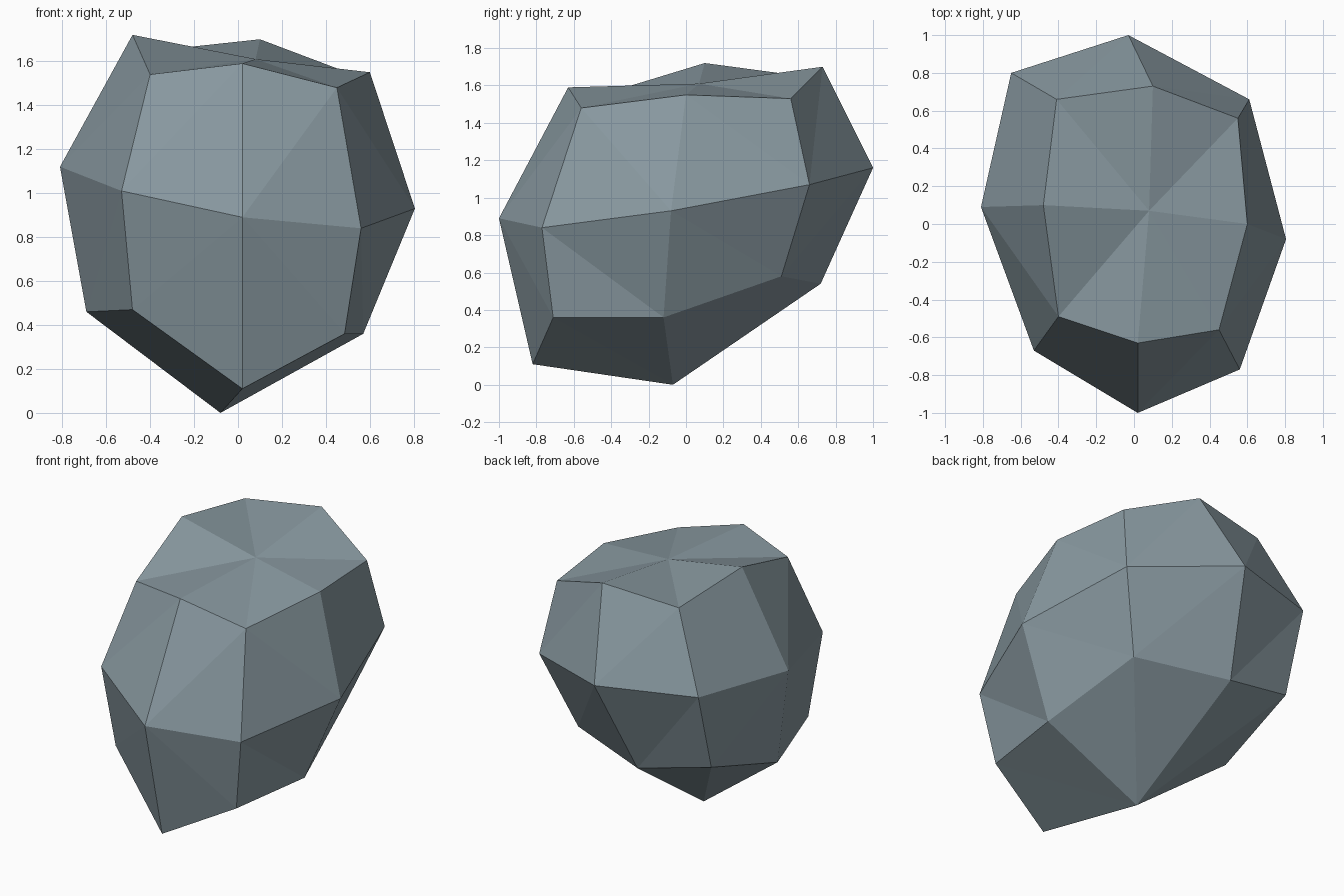
import bpy, bmesh

if "Cube" in bpy.data.objects:
    bpy.data.objects.remove(bpy.data.objects["Cube"])

# Rock: irregular 8-sided ball, rings listed counter-clockwise from east
rings = [
    # lower ring
    [(.57, -.12, .36), (.43, .51, .58), (-.15, .72, .54), (-.64, .65, .65),
     (-.69, .03, .46), (-.48, -.59, .47), (.02, -.82, .11), (.485, -.71, .36)],
    # widest ring
    [(.805, -.08, .93), (.61, .66, 1.07), (-.03, 1.0, 1.16), (-.65, .80, 1.17),
     (-.81, .09, 1.12), (-.53, -.67, 1.01), (.02, -1.0, .89), (.56, -.77, .84)],
    # upper ring
    [(.60, 0, 1.55), (.55, .56, 1.53), (.10, .73, 1.70), (-.41, .66, 1.645),
     (-.48, .10, 1.72), (-.40, -.49, 1.54), (.02, -.63, 1.59), (.45, -.56, 1.48)],
]
bottom_tip, top_tip = (-.08, -.07, 0), (.08, .07, 1.61)

bm = bmesh.new()
loops = [[bm.verts.new(p) for p in ring] for ring in rings]
low, high = bm.verts.new(bottom_tip), bm.verts.new(top_tip)
n = len(loops[0])
for i in range(n):
    j = (i + 1) % n
    bm.faces.new((low, loops[0][j], loops[0][i]))
    bm.faces.new((high, loops[-1][i], loops[-1][j]))
    for a, b in zip(loops, loops[1:]):
        bm.faces.new((a[i], a[j], b[j], b[i]))

# Facets: split each warped quad along its short diagonal
bmesh.ops.triangulate(bm, faces=bm.faces[:], quad_method='SHORT_EDGE')
bmesh.ops.recalc_face_normals(bm, faces=bm.faces[:])

mesh = bpy.data.meshes.new("rock")
bm.to_mesh(mesh)
bm.free()

# Slate grey stone
stone = bpy.data.materials.new("slate_grey")
stone.diffuse_color = (.25, .32, .355, 1)
stone.use_nodes = True
stone.node_tree.nodes["Principled BSDF"].inputs["Base Color"].default_value = stone.diffuse_color
mesh.materials.append(stone)
rock = bpy.data.objects.new("rock", mesh)
bpy.context.collection.objects.link(rock)
